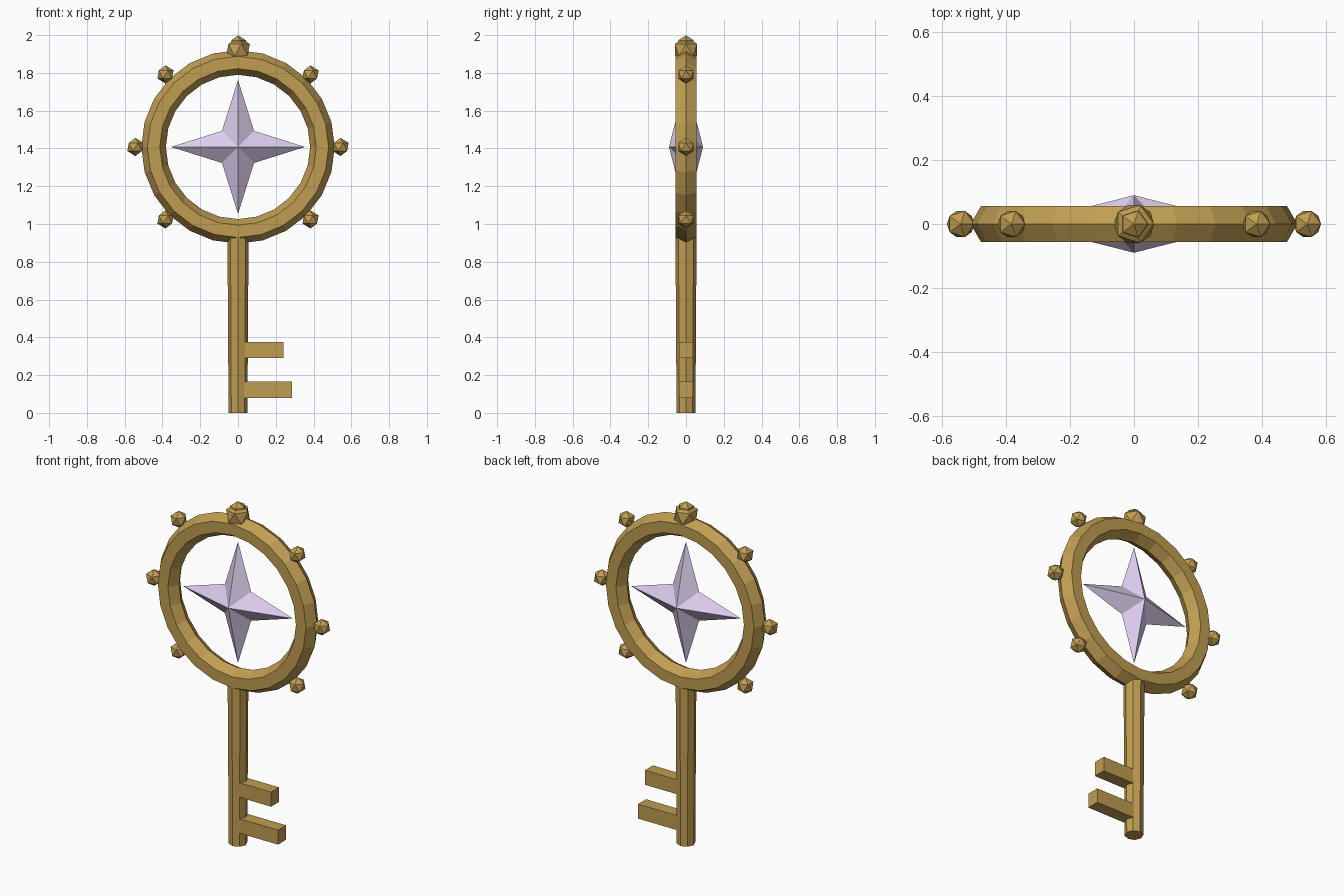
import bpy, bmesh
from math import pi, sin, cos, radians

if "Cube" in bpy.data.objects:
    bpy.data.objects.remove(bpy.data.objects["Cube"])

HUB_Z = 1.408      # centre of the ring and star


def material(name, color):
    m = bpy.data.materials.new(name)
    m.diffuse_color = (*color, 1)
    m.use_nodes = True
    m.node_tree.nodes["Principled BSDF"].inputs["Base Color"].default_value = m.diffuse_color
    return m


GOLD = material("gold", (0.53, 0.34, 0.085))
LILAC = material("lilac", (0.72, 0.62, 0.86))


def add(name, bm, mat, loc=(0, 0, 0)):
    bmesh.ops.recalc_face_normals(bm, faces=bm.faces)
    mesh = bpy.data.meshes.new(name)
    bm.to_mesh(mesh)
    bm.free()
    mesh.materials.append(mat)
    ob = bpy.data.objects.new(name, mesh)
    ob.location = loc
    bpy.context.collection.objects.link(ob)
    return ob


def knob(name, radius, loc):
    bm = bmesh.new()
    bmesh.ops.create_icosphere(bm, subdivisions=1, radius=radius)
    add(name, bm, GOLD, loc)


def tooth(name, x_end, z0, z1, half_y=0.037):
    bm = bmesh.new()
    bmesh.ops.create_cube(bm, size=1)
    bmesh.ops.scale(bm, vec=(x_end, 2 * half_y, z1 - z0), verts=bm.verts)
    add(name, bm, GOLD, (x_end / 2, 0, (z0 + z1) / 2))


# Ring: six-sided section swept around the hub
SEG, SIDES, MAJOR, MINOR = 24, 6, 0.447, 0.065
bm = bmesh.new()
loops = []
for i in range(SEG):
    a = 2 * pi * i / SEG
    loop = []
    for j in range(SIDES):
        b = 2 * pi * j / SIDES
        r = MAJOR + MINOR * cos(b)
        loop.append(bm.verts.new((r * cos(a), MINOR * sin(b), r * sin(a))))
    loops.append(loop)
for i in range(SEG):
    p, q = loops[i], loops[(i + 1) % SEG]
    for j in range(SIDES):
        k = (j + 1) % SIDES
        bm.faces.new((p[j], q[j], q[k], p[k]))
add("ring", bm, GOLD, (0, 0, HUB_Z))

# Four-pointed star, ridged on both sides
bm = bmesh.new()
rim = []
for i in range(8):
    a = i * pi / 4
    r = 0.355 if i % 2 == 0 else 0.12
    rim.append(bm.verts.new((r * cos(a), 0, r * sin(a))))
for y in (-0.09, 0.09):
    peak = bm.verts.new((0, y, 0))
    for i in range(8):
        bm.faces.new((rim[i], rim[(i + 1) % 8], peak))
add("star", bm, LILAC, (0, 0, HUB_Z))

# Knobs around the ring, with a larger collar under the top one
for deg in (0, 45, 90, 135, 180, 225, 315):
    a = radians(deg)
    knob(f"knob_{deg}", 0.048, (0.543 * cos(a), 0, HUB_Z + 0.543 * sin(a)))
knob("top_knob_collar", 0.07, (0, 0, 1.922))

# Shaft: slightly tapered eight-sided bar
bm = bmesh.new()
bmesh.ops.create_cone(bm, cap_ends=True, segments=8, radius1=0.05,
                      radius2=0.056, depth=0.95)
add("shaft", bm, GOLD, (0, 0, 0.475))

# Key teeth
tooth("upper_tooth", 0.24, 0.29, 0.375)
tooth("lower_tooth", 0.285, 0.08, 0.165)
